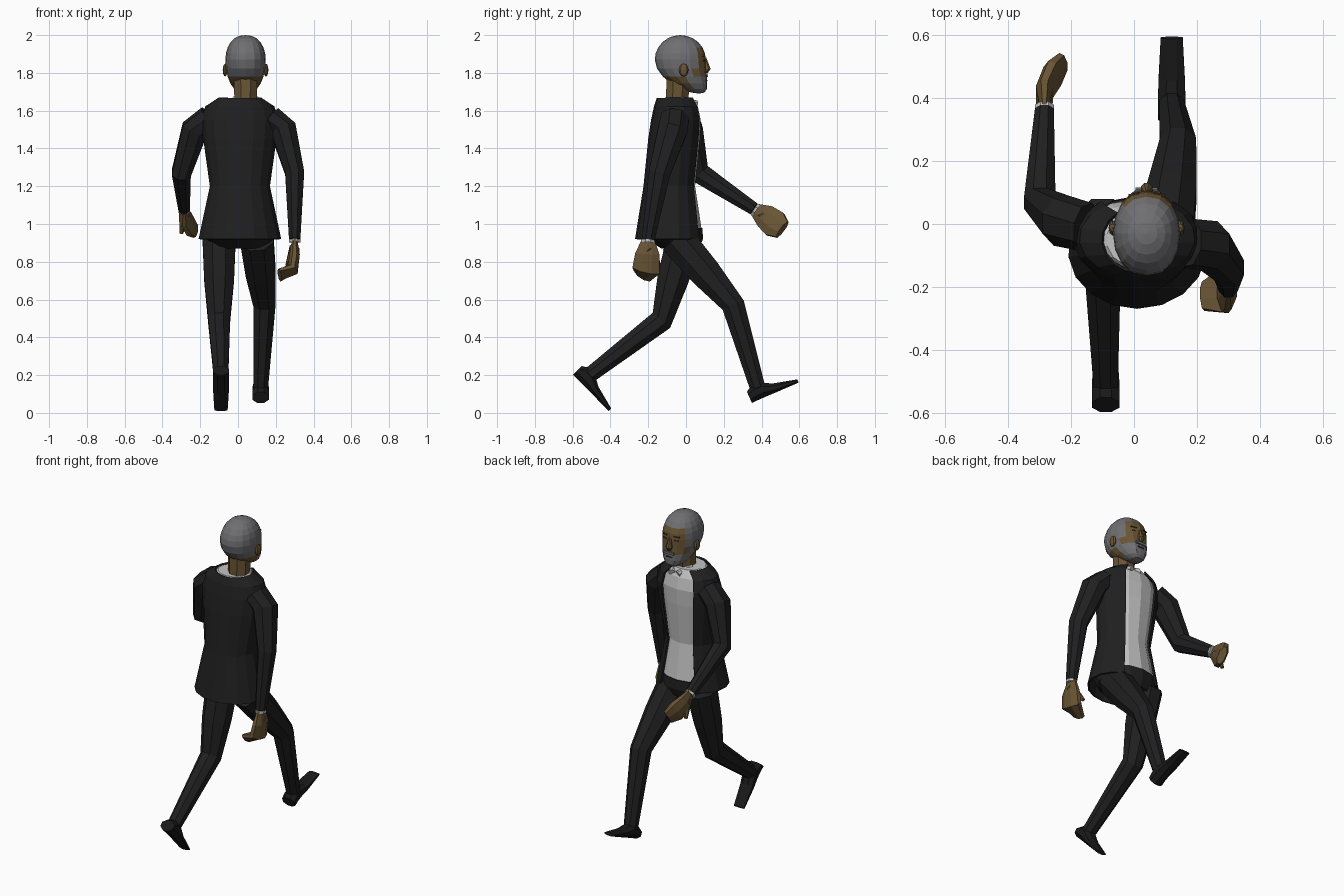
import bpy, bmesh
from math import sin, cos, pi, radians, copysign
from mathutils import Vector, Matrix

cube = bpy.data.objects.get("Cube")
if cube:
    bpy.data.objects.remove(cube)

RIGHT, UP = Vector((1, 0, 0)), Vector((0, 0, 1))


def material(name, *colour):
    m = bpy.data.materials.new(name)
    m.use_nodes = True
    m.diffuse_color = (*colour, 1)
    m.node_tree.nodes["Principled BSDF"].inputs["Base Color"].default_value = (*colour, 1)
    return m


suit = material("black suit cloth", 0.014, 0.014, 0.015)
leather = material("black leather", 0.01, 0.01, 0.01)
white = material("white shirt", 0.55, 0.55, 0.55)
skin = material("brown skin", 0.14, 0.09, 0.035)
grey = material("grey hair", 0.16, 0.16, 0.17)
dark = material("dark brown features", 0.04, 0.025, 0.012)


def finish(name, bm, *mats):
    """Turn a bmesh into a named object with its materials."""
    bmesh.ops.recalc_face_normals(bm, faces=bm.faces)
    mesh = bpy.data.meshes.new(name)
    bm.to_mesh(mesh)
    bm.free()
    for m in mats:
        mesh.materials.append(m)
    obj = bpy.data.objects.new(name, mesh)
    bpy.context.collection.objects.link(obj)
    return obj


def loft(name, rings, mat, sides=8, axis=None, gap=0):
    """Skin rings of (centre, half width, half depth); gap leaves the chest side open."""
    bm = bmesh.new()
    centres = [Vector(ring[0]) for ring in rings]
    count = sides + 1 if gap else sides
    first = pi / 2 + gap if gap else pi / sides
    step = (2 * pi - 2 * gap) / sides
    loops = []
    for i, (centre, width, depth) in enumerate(rings):
        before, after = centres[max(i - 1, 0)], centres[min(i + 1, len(rings) - 1)]
        along = axis or (after - before).normalized()
        across = (RIGHT - along * RIGHT.dot(along)).normalized()
        out = along.cross(across)
        angles = [first + step * k for k in range(count)]
        loops.append([bm.verts.new(centres[i] + across * width * cos(a) + out * depth * sin(a))
                      for a in angles])
    for low, high in zip(loops, loops[1:]):
        for k in range(sides):
            n = (k + 1) % count
            bm.faces.new((low[k], low[n], high[n], high[k]))
    if not gap:
        bm.faces.new(loops[0])
        bm.faces.new(loops[-1])
    return finish(name, bm, mat)


def limb(name, joints, radii, mat, flatness=1):
    """A tapered tube through the joints, narrowed sideways by flatness."""
    return loft(name, [(p, r * flatness, r) for p, r in zip(joints, radii)], mat)


def ellipsoid(name, centre, radii, mats, segments, rows):
    bm = bmesh.new()
    place = Matrix.Translation(centre) @ Matrix.Diagonal((*radii, 1))
    bmesh.ops.create_uvsphere(bm, u_segments=segments, v_segments=rows, radius=1, matrix=place)
    return finish(name, bm, *mats)


def plate(name, centre, size, mat, turn=0):
    bm = bmesh.new()
    place = Matrix.Translation(centre) @ Matrix.Rotation(turn, 4, "Z") @ Matrix.Diagonal((*size, 1))
    bmesh.ops.create_cube(bm, size=1, matrix=place)
    return finish(name, bm, mat)


# Torso: one outline of (height, depth centre, half width, half depth) for jacket and shirt
outline = [(1.2, -0.08, 0.155, 0.14), (1.45, -0.055, 0.19, 0.14), (1.55, -0.045, 0.2, 0.135),
           (1.62, -0.045, 0.18, 0.12), (1.665, -0.05, 0.11, 0.1)]


def torso(name, rows, inset, mat, gap=0):
    rings = [((0.01, y, z), w - inset, d - inset) for z, y, w, d in rows]
    return loft(name, rings, mat, sides=14, axis=UP, gap=gap)


jacket = torso("jacket", [(0.92, -0.085, 0.215, 0.18)] + outline, 0, suit, radians(33))
cloth = jacket.modifiers.new("cloth thickness", "SOLIDIFY")
cloth.thickness = 0.01
cloth.offset = 0
torso("shirt", [(0.97, -0.075, 0.2, 0.17)] + outline, 0.012, white)
torso("trouser_hips", [(0.87, -0.03, 0.13, 0.1), (0.92, -0.06, 0.18, 0.15),
                       (0.98, -0.075, 0.192, 0.162)], 0, suit)


# Legs in mid stride, each with a low wedge shoe on a pitched sole
def leg(label, hip, knee, ankle, heel, pitch):
    thigh = Vector(hip).lerp(Vector(knee), 0.5)
    limb(label + "_trouser_leg", [hip, thigh, knee, ankle], [0.1, 0.09, 0.066, 0.044], suit, 0.95)
    along = Vector((0, cos(pitch), sin(pitch)))
    rise = RIGHT.cross(along)
    rings = []
    for reach, height in (0, 0.07), (0.03, 0.09), (0.08, 0.09), (0.14, 0.055), (0.27, 0.02):
        centre = Vector(heel) + along * reach + rise * height / 2
        rings.append((centre, min(0.047, 0.034 + height / 5), height / 2))
    loft(label + "_shoe", rings, leather, axis=along)


leg("forward", (0.1, -0.05, 0.92), (0.14, 0.25, 0.57), (0.12, 0.38, 0.13),
    (0.12, 0.35, 0.05), radians(24))
leg("rear", (-0.1, -0.01, 0.92), (-0.1, -0.13, 0.49), (-0.09, -0.51, 0.2),
    (-0.09, -0.6, 0.2), radians(-45))


# Arms: sleeve, shirt cuff, cupped hand and thumb
def arm(label, shoulder, upper, elbow, wrist, palm, knuckles, tips, thumb):
    limb(label + "_sleeve", [shoulder, upper, elbow, wrist], [0.08, 0.085, 0.062, 0.037], suit, 0.88)
    cuff_end = Vector(wrist).lerp(Vector(palm), 0.2)
    limb(label + "_cuff", [wrist, cuff_end], [0.036, 0.036], white, 0.9)
    limb(label + "_hand", [wrist, palm, knuckles, tips], [0.035, 0.07, 0.08, 0.055], skin, 0.42)
    thumb_root = Vector(wrist).lerp(Vector(palm), 0.6)
    limb(label + "_thumb", [thumb_root, thumb], [0.03, 0.01], skin)


arm("forward", (-0.15, -0.01, 1.56), (-0.23, 0.01, 1.5), (-0.3, 0.07, 1.27), (-0.285, 0.36, 1.08),
    (-0.285, 0.42, 1.04), (-0.26, 0.47, 1), (-0.23, 0.51, 0.97), (-0.3, 0.43, 0.95))
arm("rear", (0.17, -0.06, 1.56), (0.24, -0.07, 1.5), (0.3, -0.14, 1.27), (0.3, -0.2, 0.92),
    (0.3, -0.205, 0.84), (0.29, -0.21, 0.76), (0.22, -0.23, 0.73), (0.26, -0.14, 0.78))

# Neck, and a squarish head whose lower half is drawn forward into a jaw
MID = 0.04
limb("neck", [(MID, -0.05, 1.6), (MID, -0.04, 1.79)], [0.062, 0.068], skin)
head = ellipsoid("head", (MID, -0.03, 1.87), (0.107, 0.135, 0.13), [skin, grey], 16, 12)
for vert in head.data.vertices:
    offset = (vert.co.x - MID) / 0.107
    vert.co.x = MID + copysign(abs(offset) ** 0.85, offset) * 0.107
    drop = max(0, (1.87 - vert.co.z) / 0.13)
    vert.co.z -= 0.05 * drop
    vert.co.y = min(vert.co.y + 0.1 * drop * drop, 0.11)

# Hair cap, sideburns and beard by position
for face in head.data.polygons:
    c = face.center
    cap = c.z > 1.94 or (c.z > 1.79 and c.y < 0.05)
    beard = c.z < 1.775 and c.y > 0.02
    face.material_index = int(cap or beard)

# Face details, mirrored where paired
limb("nose", [(MID, 0.1, 1.88), (MID, 0.112, 1.82), (MID, 0.105, 1.8)], [0.008, 0.02, 0.01], skin)
plate("moustache", (MID, 0.112, 1.785), (0.07, 0.009, 0.014), grey)
plate("mouth", (MID, 0.11, 1.76), (0.04, 0.009, 0.005), dark)
for side, label in (1, "left"), (-1, "right"):
    x = MID + side * 0.04
    plate(label + "_eye", (x, 0.094, 1.865), (0.026, 0.009, 0.007), dark, -side * 0.24)
    plate(label + "_brow", (x, 0.094, 1.888), (0.036, 0.009, 0.005), dark, -side * 0.24)
    ear = (MID + side * 0.108, -0.012, 1.815)
    ellipsoid(label + "_ear", ear, (0.013, 0.025, 0.034), [skin], 8, 6)
    collar = [(MID + side * 0.06, -0.03, 1.665), (MID + side * 0.02, 0.055, 1.635)]
    limb(label + "_collar", collar, [0.012, 0.02], white)
